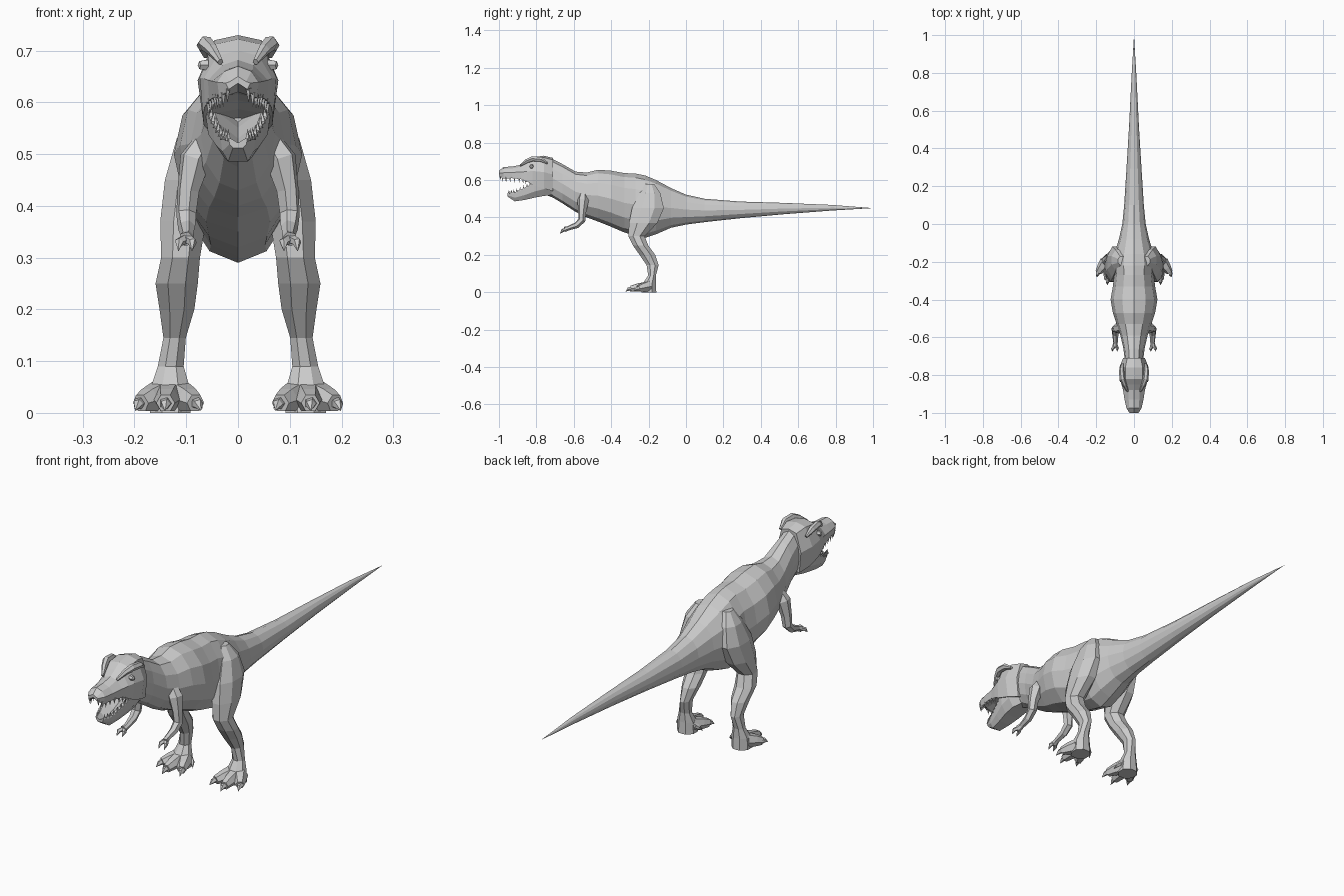
import bpy, bmesh
from math import sin, cos, pi
from mathutils import Vector

cube = bpy.data.objects.get("Cube")
if cube:
    bpy.data.objects.remove(cube, do_unlink=True)

skin = bpy.data.materials.new("plain grey")
skin.use_nodes = True
GREY = (0.6, 0.6, 0.6, 1)
skin.diffuse_color = GREY
skin.node_tree.nodes["Principled BSDF"].inputs["Base Color"].default_value = GREY


def loft(name, parts):
    """Skin one or more stacks of equal-length rings into one object."""
    bm = bmesh.new()
    for rings in parts:
        rows = [[bm.verts.new(p) for p in ring] for ring in rings]
        n = len(rows[0])
        for a, b in zip(rows, rows[1:]):
            for i in range(n):
                j = (i + 1) % n
                bm.faces.new((a[i], a[j], b[j], b[i]))
        bm.faces.new(rows[0])
        bm.faces.new(rows[-1])
    bmesh.ops.remove_doubles(bm, verts=bm.verts, dist=0.00001)
    bmesh.ops.recalc_face_normals(bm, faces=bm.faces)
    mesh = bpy.data.meshes.new(name)
    bm.to_mesh(mesh)
    bm.free()
    mesh.materials.append(skin)
    obj = bpy.data.objects.new(name, mesh)
    bpy.context.collection.objects.link(obj)
    return obj


def tube(points, s=1, sides=6):
    """Rings around a path of (x, y, z, radius); s flips x."""
    pts = [Vector((p[0] * s, p[1], p[2])) for p in points]
    rings, last, q = [], None, None
    for k, p in enumerate(pts):
        t = (pts[min(k + 1, len(pts) - 1)] - pts[max(k - 1, 0)]).normalized()
        q = t.to_track_quat('Z', 'Y') if last is None else last.rotation_difference(t) @ q
        last = t
        r = points[k][3]
        rings.append([p + q @ Vector((r * cos(a), r * sin(a), 0))
                      for a in (2 * pi * i / sides for i in range(sides))])
    return rings


def mix(a, b, t):
    return a + (b - a) * t


# Trunk, neck and tail: y, top, bottom, half width
TRUNK = [
    (-.77, .70, .53, .045), (-.71, .71, .505, .05), (-.66, .685, .475, .056),
    (-.59, .645, .43, .072), (-.53, .64, .40, .092), (-.47, .655, .378, .112),
    (-.40, .65, .35, .124), (-.33, .637, .32, .112), (-.27, .635, .302, .105),
    (-.22, .625, .29, .11), (-.16, .60, .31, .105), (-.08, .557, .345, .08),
    (0, .522, .362, .062), (.10, .50, .375, .052), (.29, .485, .396, .04),
    (.52, .478, .417, .026), (.78, .467, .437, .013), (1, .45, .45, 0),
]
rings = []
for y, top, bottom, w in TRUNK:
    mid, h = mix(bottom, top, .5), (top - bottom) / 2
    rings.append([(w * sin(a), y, mid + h * cos(a))
                  for a in (2 * pi * i / 12 for i in range(12))])
loft("body_and_tail", [rings])

# Skull: y, top, bottom, half widths at top, middle and bottom
SKULL = [
    (-1, .65, .625, .016, .024, .018), (-.975, .67, .608, .026, .04, .036),
    (-.93, .672, .61, .028, .05, .046), (-.88, .682, .604, .03, .058, .056),
    (-.85, .70, .592, .04, .066, .064), (-.82, .722, .575, .046, .074, .068),
    (-.76, .73, .555, .046, .078, .066), (-.71, .718, .54, .036, .058, .05),
]
rings = []
for y, top, bottom, wt, wm, wb in SKULL:
    mid = mix(bottom, top, .5)
    half = [(wb, bottom), (wm, mid), (wt, top - .01)]
    rings.append([(0, y, bottom + .012)] + [(x, y, z) for x, z in half] + [(0, y, top)]
                 + [(-x, y, z) for x, z in reversed(half)])
loft("skull", [rings])

# Lower jaw with a hollow floor: y, rim, bottom, half width
JAW = [
    (-.955, .53, .512, .018), (-.915, .535, .486, .034), (-.86, .56, .494, .05),
    (-.81, .588, .506, .064), (-.76, .605, .515, .066), (-.72, .60, .52, .045),
]
rings = []
for y, rim, bottom, w in JAW:
    half = [(w * .55, bottom), (w * .9, mix(bottom, rim, .4)), (w, rim), (w * .75, rim)]
    rings.append([(0, y, bottom)] + [(x, y, z) for x, z in half] + [(0, y, mix(rim, bottom, .45))]
                 + [(-x, y, z) for x, z in reversed(half)])
loft("lower_jaw", [rings])


# Teeth follow the jaw edges
def teeth(name, rows, z_of, w_of, count, length):
    parts = []
    for a, b in zip(rows, rows[1:]):
        for k in range(count):
            t = (k + .5) / count
            y, z, x = mix(a[0], b[0], t), mix(z_of(a), z_of(b), t), mix(w_of(a), w_of(b), t) * .93
            for s in (-1, 1):
                parts.append(tube([(x, y, z - length * .3, .006),
                                   (x * .97, y + .002, z + length, 0)], s, 4))
    loft(name, parts)


teeth("upper_teeth", SKULL[:5], lambda r: r[2], lambda r: r[5], 2, -.022)
teeth("lower_teeth", JAW[:4], lambda r: r[1], lambda r: r[3], 3, .018)

# Leg sections: z, front y, back y, inner x, outer x
LEG = [
    (.58, -.22, -.17, .045, .085), (.53, -.25, -.135, .045, .12),
    (.45, -.292, -.115, .05, .143), (.37, -.308, -.15, .06, .152),
    (.30, -.31, -.22, .072, .15), (.25, -.285, -.2, .076, .161),
    (.20, -.25, -.163, .083, .153), (.145, -.212, -.145, .1, .145),
    (.09, -.203, -.16, .104, .156), (.05, -.23, -.16, .092, .17),
    (0, -.24, -.157, .09, .172),
]
for side, s in (("left", 1), ("right", -1)):
    rings = []
    for z, front, back, inner, outer in LEG:
        cx, cy = mix(inner, outer, .5) * s, mix(front, back, .5)
        rx, ry = (outer - inner) / 2, (back - front) / 2
        rings.append([(cx + rx * cos(a) * 1.04, cy + ry * sin(a) * 1.04, z)
                      for a in (2 * pi * (i + .5) / 8 for i in range(8))])
    loft(side + "_leg", [rings])

    # Three spread toes and a small inner spur, each ending in a claw
    toes, claws = [], []
    for x, y in ((.082, -.272), (.14, -.295), (.188, -.255)):
        root = mix(.13, x, .35)
        toes.append(tube([(root, -.2, .032, .032), (mix(root, x, .6), mix(-.2, y, .6), .025, .025),
                          (x, y, .019, .018)], s))
        tip = x + (x - .135) * .2
        claws.append(tube([(x, y + .012, .02, .014), (mix(x, tip, .5), y - .012, .017, .01),
                           (tip, y - .028, .004, 0)], s, 5))
    claws.append(tube([(.1, -.19, .04, .012), (.08, -.2, .026, .009), (.068, -.215, .008, 0)], s, 5))
    loft(side + "_toes", toes)
    loft(side + "_toe_claws", claws)

    # Arm with two clawed fingers
    loft(side + "_arm", [tube([(.06, -.545, .53, .022), (.083, -.55, .49, .031),
                               (.096, -.555, .43, .022), (.1, -.557, .385, .02),
                               (.099, -.585, .358, .017), (.098, -.63, .342, .012),
                               (.1, -.648, .336, .015)], s)])
    loft(side + "_fingers", [tube([(.1, -.64, .337, .01), (x, -.66, .33, .009),
                                   (x * 1.01, -.675, .312, 0)], s, 5)
                             for x in (.088, .114)])

    # Brow crest and eye
    loft(side + "_brow", [tube([(.034, -.885, .678, .006), (.05, -.85, .702, .012),
                                (.062, -.82, .714, .015), (.066, -.775, .71, .014),
                                (.062, -.74, .69, .006)], s)])
    loft(side + "_eye", [tube([(.058, -.825, .672, .012), (.074, -.827, .672, .009),
                               (.078, -.828, .672, 0)], s)])
